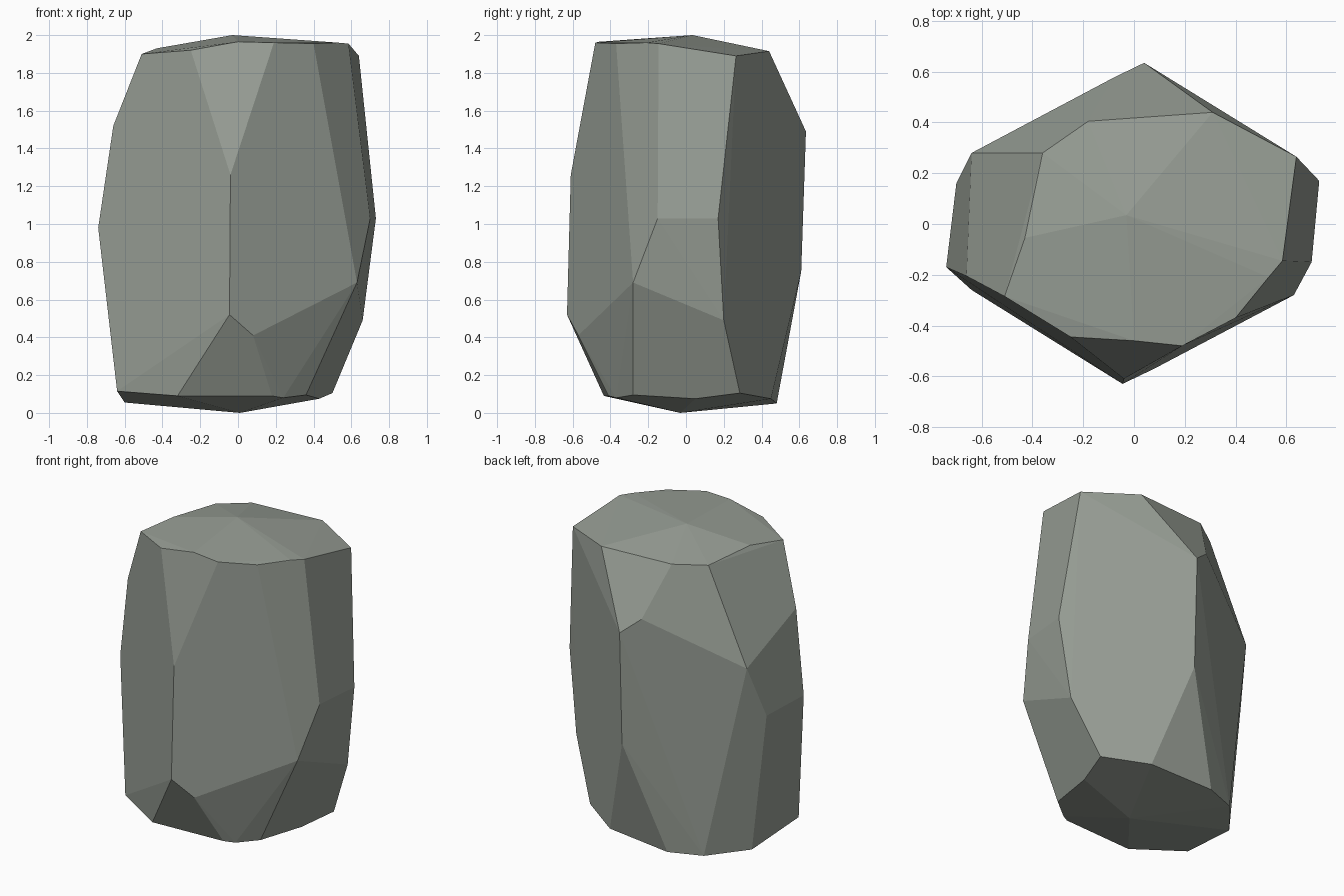
import bpy
import bmesh
import math

# Remove the default object only
default = bpy.data.objects.get("Cube")
if default:
    bpy.data.objects.remove(default, do_unlink=True)


def make_material(name, rgb):
    color = (*rgb, 1.0)
    mat = bpy.data.materials.new(name)
    mat.use_nodes = True
    mat.diffuse_color = color
    shader = mat.node_tree.nodes["Principled BSDF"]
    shader.inputs["Base Color"].default_value = color
    shader.inputs["Roughness"].default_value = 0.9
    return mat


def chiselled_stone(name, corners, material):
    """Wrap the chisel corners in a convex skin and merge its flat facets."""
    bm = bmesh.new()
    for corner in corners:
        bm.verts.new(corner)
    result = bmesh.ops.convex_hull(bm, input=bm.verts[:])
    leftovers = set(result["geom_interior"]) | set(result["geom_unused"])
    loose = [item for item in leftovers if isinstance(item, bmesh.types.BMVert)]
    bmesh.ops.delete(bm, geom=loose, context='VERTS')
    bmesh.ops.dissolve_limit(bm, angle_limit=math.radians(2),
                             verts=bm.verts[:], edges=bm.edges[:])
    bmesh.ops.recalc_face_normals(bm, faces=bm.faces[:])
    for face in bm.faces:
        face.smooth = False

    mesh = bpy.data.meshes.new(name)
    bm.to_mesh(mesh)
    bm.free()
    mesh.materials.append(material)
    stone = bpy.data.objects.new(name, mesh)
    bpy.context.scene.collection.objects.link(stone)
    return stone


# Crown: shallow peak and the rim around it
peak = [(-.03, .035, 2)]
crown_rim = [
    (0, -.46, 1.965), (.19, -.48, 1.96), (.4, -.37, 1.955),
    (.53, -.21, 1.96), (.585, -.145, 1.955), (.64, .265, 1.89),
    (.31, .44, 1.915), (-.18, .405, 1.914), (-.36, .28, 1.907),
    (-.43, -.055, 1.93), (-.51, -.285, 1.9), (-.25, -.445, 1.92),
]

# Shoulders: corners of the long side facets
front_ridge = [(-.04, -.61, 1.26), (-.045, -.63, .52),
               (-.13, -.57, .41), (.08, -.57, .41)]
right_flank = [(.63, -.28, .69), (.7, -.15, 1.03),
               (.73, .17, 1.03), (.66, .2, .49)]
back_ridge = [(.04, .635, 1.49), (-.08, .577, 1.59), (.04, .61, .75)]
left_flank = [(-.64, .28, 1.3), (-.7, .16, .96),
              (-.74, -.17, .98), (-.66, -.205, 1.52)]

# Base: lower rim and the blunt foot under it
base_rim = [
    (-.64, -.26, .115), (-.32, -.435, .09), (.18, -.41, .09),
    (.24, -.37, .08), (.36, -.28, .095), (.43, .05, .075),
    (.5, .285, .105), (.24, .45, .075), (-.2, .48, .05),
    (-.41, .4, .05), (-.6, .17, .055),
]
foot = [(.01, -.03, 0)]

# Stone
stone_grey = make_material("stone grey", (.31, .34, .3))
chiselled_stone(
    "rock",
    peak + crown_rim + front_ridge + right_flank
    + back_ridge + left_flank + base_rim + foot,
    stone_grey,
)
